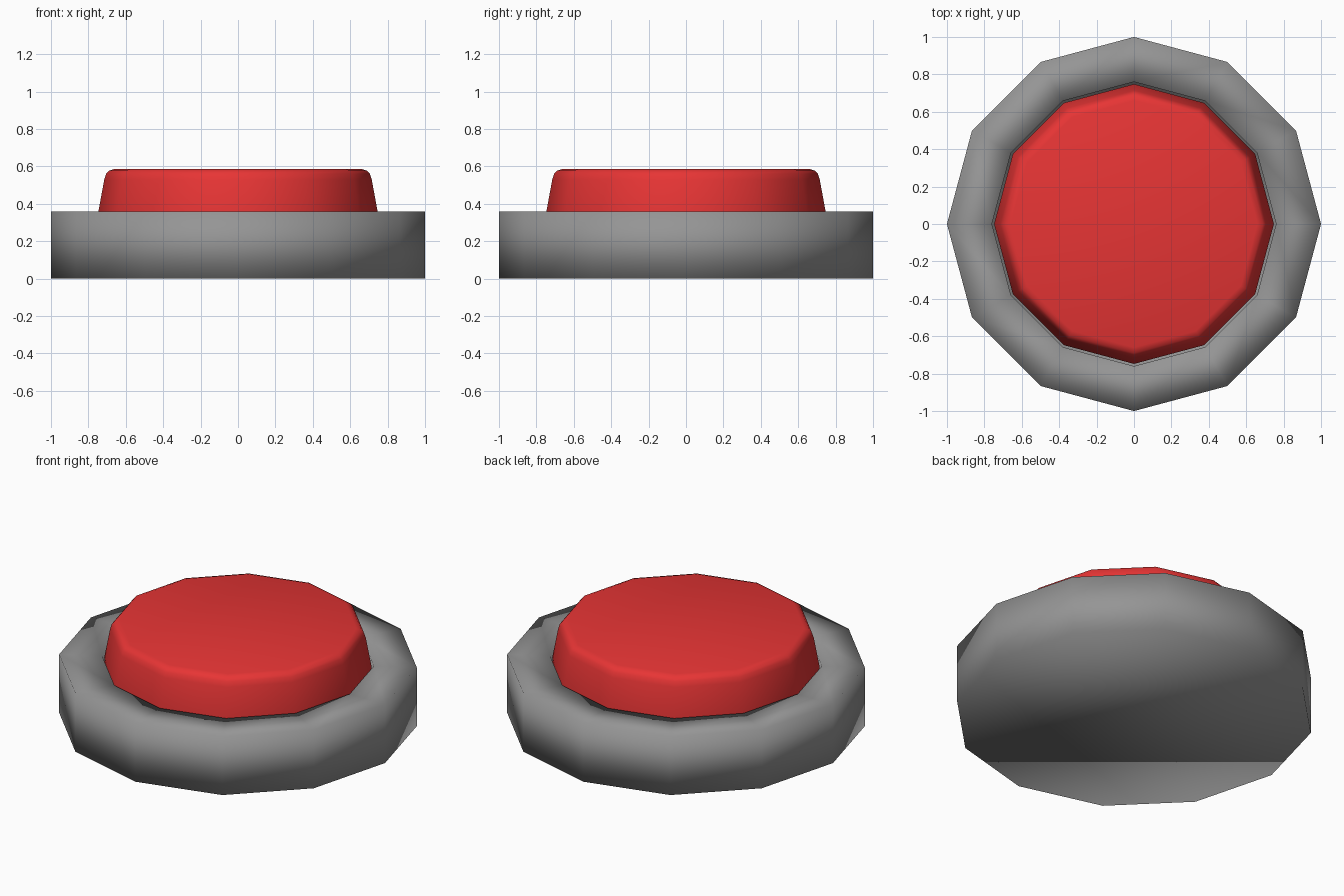
import bpy, bmesh, math

if "Cube" in bpy.data.objects:
    bpy.data.objects.remove(bpy.data.objects["Cube"])

SIDES = 12


def material(name, rgb):
    m = bpy.data.materials.new(name)
    m.diffuse_color = (*rgb, 1)
    m.use_nodes = True
    m.node_tree.nodes["Principled BSDF"].inputs["Base Color"].default_value = m.diffuse_color
    return m


def lathe(name, profile, mat):
    """Turn a (radius, height) profile into a closed 12-sided smooth solid."""
    bm = bmesh.new()
    rings = []
    for r, z in profile:
        rings.append([bm.verts.new((r * math.cos(math.tau * i / SIDES),
                                    r * math.sin(math.tau * i / SIDES), z))
                      for i in range(SIDES)])
    for a, b in zip(rings, rings[1:]):
        for i in range(SIDES):
            j = (i + 1) % SIDES
            bm.faces.new((a[i], a[j], b[j], b[i]))
    bm.faces.new(rings[0][::-1])
    bm.faces.new(rings[-1])
    bmesh.ops.recalc_face_normals(bm, faces=bm.faces)
    for f in bm.faces:
        f.smooth = True
    me = bpy.data.meshes.new(name)
    bm.to_mesh(me)
    bm.free()
    me.materials.append(mat)
    ob = bpy.data.objects.new(name, me)
    bpy.context.collection.objects.link(ob)
    return ob


grey = material("housing grey", (0.30, 0.30, 0.30))
red = material("button red", (0.80, 0.035, 0.035))

# Housing: drum with a socket sunk into the top
lathe("housing", [(1, 0), (1, 0.36), (0.76, 0.36), (0.76, 0.22)], grey)

# Push button: tapered cap with a rounded top edge, seated in the socket
lathe("push_button", [(0.775 - 0.03, 0.23), (0.748, 0.35), (0.715, 0.53),
                      (0.705, 0.56), (0.69, 0.577), (0.66, 0.587)], red)
